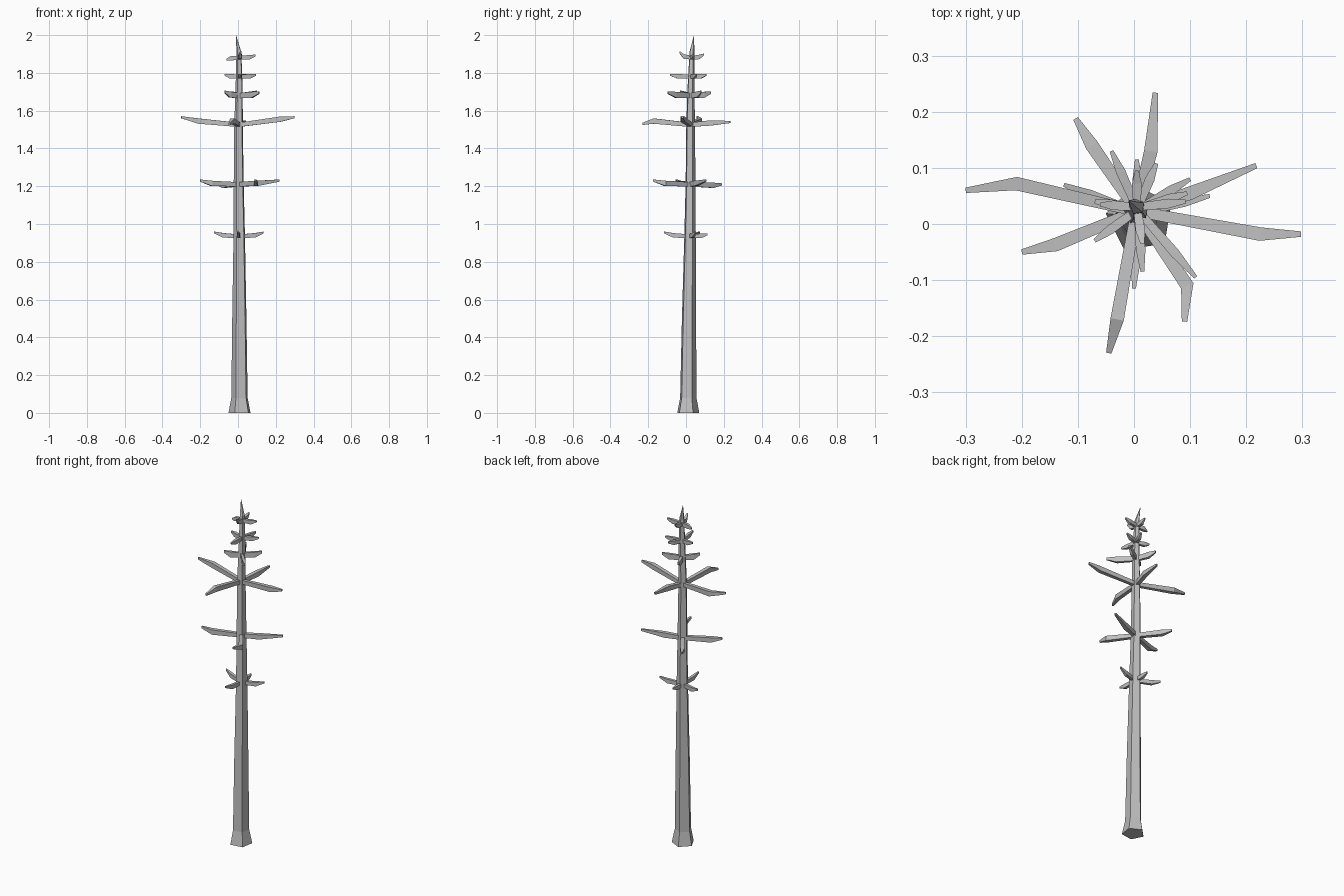
import bpy
import bmesh
import math
from mathutils import Vector

default_cube = bpy.data.objects.get("Cube")
if default_cube:
    bpy.data.objects.remove(default_cube, do_unlink=True)

# Single weathered grey bark colour
bark = bpy.data.materials.new("grey_bark")
bark.use_nodes = True
bark_colour = (0.52, 0.52, 0.52, 1)
bark.diffuse_color = bark_colour
bark.node_tree.nodes["Principled BSDF"].inputs["Base Color"].default_value = bark_colour


def loft(name, rings, apex_point=None):
    """Skin a list of matching rings into a closed flat-shaded solid."""
    bm = bmesh.new()
    loops = [[bm.verts.new(p) for p in ring] for ring in rings]
    count = len(loops[0])
    for low, high in zip(loops, loops[1:]):
        for i in range(count):
            j = (i + 1) % count
            bm.faces.new((low[i], low[j], high[j], high[i]))
    bm.faces.new(loops[0][::-1])
    if apex_point:
        apex = bm.verts.new(apex_point)
        for i in range(count):
            bm.faces.new((loops[-1][i], loops[-1][(i + 1) % count], apex))
    else:
        bm.faces.new(loops[-1])
    bmesh.ops.recalc_face_normals(bm, faces=bm.faces[:])
    mesh = bpy.data.meshes.new(name)
    bm.to_mesh(mesh)
    bm.free()
    mesh.materials.append(bark)
    obj = bpy.data.objects.new(name, mesh)
    bpy.context.collection.objects.link(obj)


# Five-sided trunk stations: height, centre x, centre y, radius
SIDES = 5
stations = [
    (0, 0.011, 0.009, 0.062),
    (0.08, 0.01, 0.01, 0.046),
    (0.5, 0.009, 0.014, 0.04),
    (0.95, 0.008, 0.02, 0.032),
    (1.22, 0.005, 0.023, 0.028),
    (1.53, 0.004, 0.023, 0.024),
    (1.72, 0.007, 0.026, 0.02),
    (1.91, 0.005, 0.031, 0.014),
]


def trunk_ring(z, cx, cy, r):
    angles = [math.radians(-45) + math.tau * i / SIDES for i in range(SIDES)]
    return [Vector((cx + r * math.cos(a), cy + r * math.sin(a), z)) for a in angles]


loft("trunk", [trunk_ring(*s) for s in stations], Vector((-0.01, 0.042, 2)))


def trunk_centre(z):
    for a, b in zip(stations, stations[1:]):
        if z <= b[0]:
            t = (z - a[0]) / (b[0] - a[0])
            return Vector((a[1], a[2], a[0])).lerp(Vector((b[1], b[2], b[0])), t)


def branch(name, z, mid, tip, width, depth):
    """Four-sided tapering branch with one bend."""
    path = [trunk_centre(z), Vector(mid), Vector(tip)]
    rings = []
    for i, taper in enumerate((0.8, 1, 0.4)):
        along = path[min(i + 1, 2)] - path[max(i - 1, 0)]
        side = Vector((-along.y, along.x, 0)).normalized() * width * taper / 2
        up = Vector((0, 0, depth * taper / 2))
        rings.append([path[i] + side + up, path[i] - side + up,
                      path[i] - side - up, path[i] + side - up])
    loft(name, rings)


# Long branches: middle x, y, z then tip x, y, z
long_tiers = {
    "upper_long_branch": (1.525, [
        (-0.21, 0.072, 1.545, -0.3, 0.06, 1.565),
        (0.225, -0.018, 1.555, 0.298, -0.018, 1.565),
        (-0.03, -0.17, 1.545, -0.045, -0.23, 1.53),
        (0.03, 0.13, 1.535, 0.038, 0.234, 1.54),
    ]),
    "middle_long_branch": (1.21, [
        (0.1, 0.055, 1.215, 0.218, 0.104, 1.23),
        (-0.14, -0.037, 1.215, -0.2, -0.05, 1.23),
        (0.095, -0.11, 1.215, 0.09, -0.174, 1.23),
        (-0.075, 0.14, 1.205, -0.104, 0.188, 1.21),
    ]),
}
for name, (z, rows) in long_tiers.items():
    for row in rows:
        branch(name, z, row[:3], row[3:], 0.024, 0.028)

# Short branches: root height, depth, tips as x, y and rise
short_tiers = {
    "low_short_branch": (0.935, 0.024, [
        (0.135, 0.05, 0.02), (0, -0.115, 0.02),
        (-0.125, 0.07, 0.02), (0.005, 0.115, 0.01)]),
    "upper_short_branch": (1.68, 0.032, [
        (0.11, -0.095, 0.015), (-0.04, 0.13, 0.015),
        (-0.07, -0.03, 0.02), (0.1, 0.08, 0.02)]),
    "high_short_branch": (1.78, 0.024, [
        (0.095, 0.055, 0.01), (0.015, -0.085, 0.01),
        (-0.07, 0.04, 0.01), (0.04, 0.108, 0.01)]),
    "crown_short_branch": (1.88, 0.024, [
        (0.092, 0.04, 0.012), (0.015, -0.035, 0.03),
        (-0.06, 0.035, -0.01), (0.005, 0.095, 0.018)]),
}
for name, (z, depth, tips) in short_tiers.items():
    for x, y, rise in tips:
        tip = Vector((x, y, z + rise))
        mid = trunk_centre(z).lerp(tip, 0.65) - Vector((0, 0, rise * 0.4))
        branch(name, z, mid, tip, 0.017, depth)
